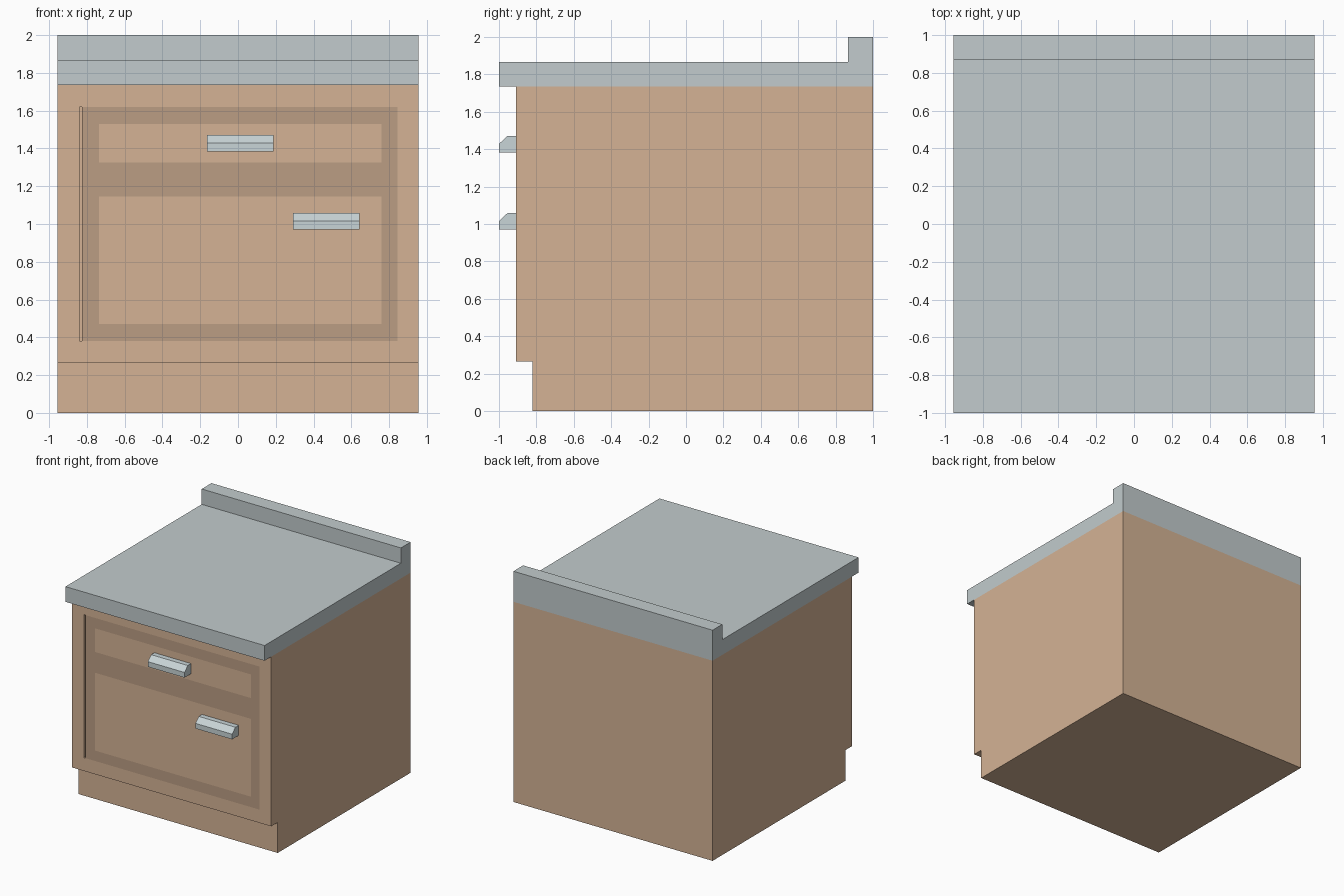
import bpy, bmesh
from mathutils import Vector

if "Cube" in bpy.data.objects:
    bpy.data.objects.remove(bpy.data.objects["Cube"])

W = 0.955        # half width
FRONT = -0.91    # plane of the cabinet front


def material(name, rgb):
    m = bpy.data.materials.new(name)
    m.diffuse_color = (*rgb, 1)
    m.use_nodes = True
    m.node_tree.nodes["Principled BSDF"].inputs["Base Color"].default_value = m.diffuse_color
    return m


wood = material("wood", (0.66, 0.45, 0.30))
dark_wood = material("dark_wood", (0.50, 0.34, 0.23))
metal = material("metal", (0.54, 0.60, 0.61))
bright_metal = material("bright_metal", (0.58, 0.66, 0.68))


def extrude_profile(name, profile, x0, x1, mats, detail=None):
    """Sweep a (y, z) outline along x into a closed solid."""
    bm = bmesh.new()
    face = bm.faces.new([bm.verts.new((x0, y, z)) for y, z in profile])
    out = bmesh.ops.extrude_face_region(bm, geom=[face], use_keep_orig=True)
    moved = [g for g in out["geom"] if isinstance(g, bmesh.types.BMVert)]
    bmesh.ops.translate(bm, verts=moved, vec=(x1 - x0, 0, 0))
    bmesh.ops.recalc_face_normals(bm, faces=bm.faces)
    if detail:
        detail(bm)
    mesh = bpy.data.meshes.new(name)
    bm.to_mesh(mesh)
    bm.free()
    for m in mats:
        mesh.materials.append(m)
    obj = bpy.data.objects.new(name, mesh)
    bpy.context.collection.objects.link(obj)
    return obj


def front_faces(bm):
    return [f for f in bm.faces
            if f.normal.y < -0.9 and f.calc_center_median().y < FRONT + 0.01]


def inside(c, x0, x1, z0, z1):
    return x0 < c.x < x1 and z0 < c.z < z1


def front_detail(bm):
    # Cut the front into a grid of panels
    cuts = [("x", v) for v in (-0.84, -0.825, -0.735, 0.76, 0.845)]
    cuts += [("z", v) for v in (0.38, 0.47, 1.145, 1.325, 1.53, 1.62)]
    for axis, v in cuts:
        normal = Vector((1, 0, 0)) if axis == "x" else Vector((0, 0, 1))
        faces = front_faces(bm)
        geom = set(faces)
        for f in faces:
            geom.update(f.edges)
            geom.update(f.verts)
        bmesh.ops.bisect_plane(bm, geom=list(geom), dist=1e-5,
                               plane_co=normal * v, plane_no=normal)
    # Dark frames around the drawer and door panels
    slot = []
    for f in front_faces(bm):
        c = f.calc_center_median()
        if inside(c, -0.84, -0.825, 0.38, 1.62):
            slot.append(f)
        elif inside(c, -0.825, 0.845, 0.38, 1.62):
            panel = (inside(c, -0.735, 0.76, 0.47, 1.145)
                     or inside(c, -0.735, 0.76, 1.325, 1.53))
            f.material_index = 0 if panel else 1
    # Narrow hinge groove on the left
    out = bmesh.ops.extrude_face_region(bm, geom=slot)
    verts = [g for g in out["geom"] if isinstance(g, bmesh.types.BMVert)]
    bmesh.ops.translate(bm, verts=verts, vec=(0, 0.02, 0))
    bmesh.ops.delete(bm, geom=[f for f in slot if f.is_valid], context="FACES")
    bmesh.ops.recalc_face_normals(bm, faces=bm.faces)


# Cabinet body with recessed toe kick
extrude_profile("cabinet_body",
                [(-0.82, 0), (1, 0), (1, 1.735), (FRONT, 1.735),
                 (FRONT, 0.265), (-0.82, 0.265)],
                -W, W, [wood, dark_wood], front_detail)

# Countertop with raised back edge
extrude_profile("countertop",
                [(-1, 1.735), (1, 1.735), (1, 2), (0.867, 2),
                 (0.867, 1.867), (-1, 1.867)],
                -W, W, [metal])

# Chamfered bar handles
for name, x, z in (("drawer_handle", -0.165, 1.383), ("door_handle", 0.292, 0.97)):
    extrude_profile(name,
                    [(FRONT, z), (-1, z), (-1, z + 0.045),
                     (-0.955, z + 0.088), (FRONT, z + 0.088)],
                    x, x + 0.352, [bright_metal])
